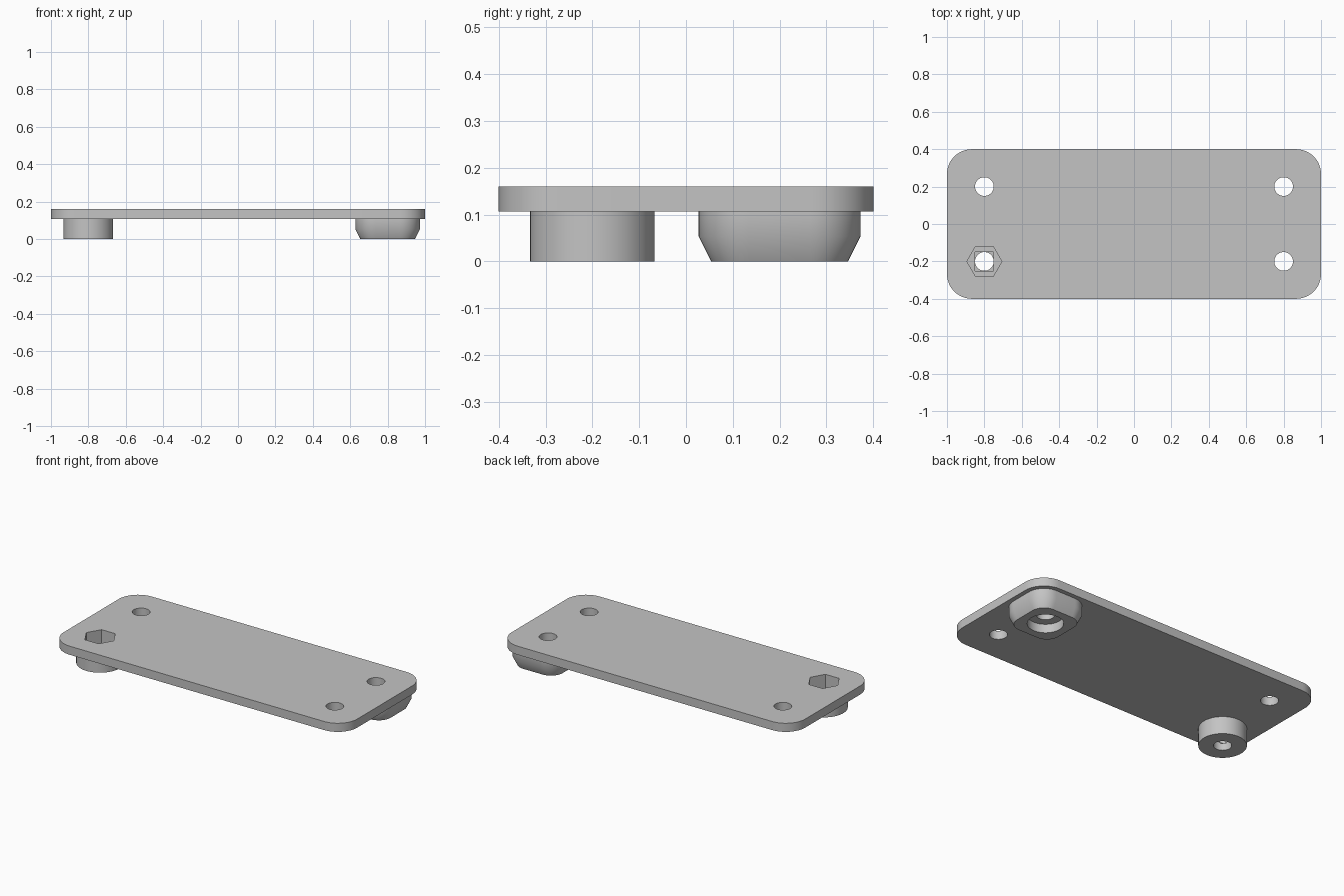
import bpy
import bmesh
import math

cube = bpy.data.objects.get("Cube")
if cube:
    bpy.data.objects.remove(cube, do_unlink=True)

# One flat grey for the whole mount
GREY = (0.55, 0.55, 0.55, 1.0)
grey = bpy.data.materials.new("plain grey")
grey.use_nodes = True
grey.diffuse_color = GREY
grey.node_tree.nodes["Principled BSDF"].inputs["Base Color"].default_value = GREY

TOP, UNDER = 0.16, 0.107      # plate faces
MID = UNDER / 2               # pocket floors and foot taper height
HX, HY = 0.8, 0.2             # hole positions
HOLE = 0.05


def polygon(radius, sides, turn=0.0):
    step = math.tau / sides
    return [(radius * math.cos(i * step + turn), radius * math.sin(i * step + turn))
            for i in range(sides)]


def rounded_rect(hx, hy, r, seg=12):
    pts = []
    for k, (sx, sy) in enumerate([(1, 1), (-1, 1), (-1, -1), (1, -1)]):
        for i in range(seg + 1):
            a = math.pi / 2 * (k + i / seg)
            pts.append((sx * (hx - r) + r * math.cos(a), sy * (hy - r) + r * math.sin(a)))
    return pts


def loft(name, centre, *sections):
    """Closed solid through (outline, z) sections listed from bottom to top."""
    bm = bmesh.new()
    rings = [[bm.verts.new((x + centre[0], y + centre[1], z)) for x, y in outline]
             for outline, z in sections]
    n = len(rings[0])
    for low, high in zip(rings, rings[1:]):
        for i in range(n):
            j = (i + 1) % n
            bm.faces.new((low[i], low[j], high[j], high[i]))
    bm.faces.new(rings[0][::-1])
    bm.faces.new(rings[-1])
    bmesh.ops.recalc_face_normals(bm, faces=bm.faces)
    mesh = bpy.data.meshes.new(name)
    bm.to_mesh(mesh)
    bm.free()
    mesh.materials.append(grey)
    obj = bpy.data.objects.new(name, mesh)
    bpy.context.collection.objects.link(obj)
    return obj


def select(obj):
    bpy.ops.object.select_all(action='DESELECT')
    obj.select_set(True)
    bpy.context.view_layer.objects.active = obj


def cut(obj, outline, centre, low, high):
    cutter = loft("cutter", centre, (outline, low), (outline, high))
    cutter.hide_render = True
    mod = obj.modifiers.new("cut", 'BOOLEAN')
    mod.operation, mod.solver, mod.object = 'DIFFERENCE', 'EXACT', cutter
    select(obj)
    bpy.ops.object.modifier_apply(modifier=mod.name)
    bpy.data.objects.remove(cutter, do_unlink=True)


nut_pos, foot_pos = (-HX, -HY), (HX, HY)
round_hole = polygon(HOLE, 40)
nut_hex = polygon(0.0935, 6)

# Plate with three round holes and one hexagonal opening
outline = rounded_rect(1.0, 0.4, 0.133)
plate = loft("plate", (0, 0), (outline, UNDER), (outline, TOP))
for pos in [(HX, HY), (-HX, HY), (HX, -HY)]:
    cut(plate, round_hole, pos, -0.1, 0.3)
cut(plate, nut_hex, nut_pos, MID, 0.3)

# Round boss holding the nut pocket, with a square step above its hole
ring = polygon(0.133, 64)
boss = loft("nut_boss", nut_pos, (ring, 0), (ring, UNDER))
cut(boss, nut_hex, nut_pos, MID, 0.3)
cut(boss, polygon(HOLE * math.sqrt(2), 4, math.pi / 4), nut_pos, MID - 0.01, 0.3)
cut(boss, round_hole, nut_pos, -0.1, 0.3)

# Rounded square foot, tapered below, with a counterbore underneath
wide = rounded_rect(0.173, 0.173, 0.107)
narrow = rounded_rect(0.146, 0.146, 0.08)
foot = loft("tapered_foot", foot_pos, (narrow, 0), (wide, MID), (wide, UNDER))
cut(foot, polygon(0.1, 48), foot_pos, -0.1, MID)
cut(foot, round_hole, foot_pos, -0.1, 0.3)

for part in (plate, boss, foot):
    select(part)
    bpy.ops.object.shade_smooth_by_angle(angle=math.radians(30))
